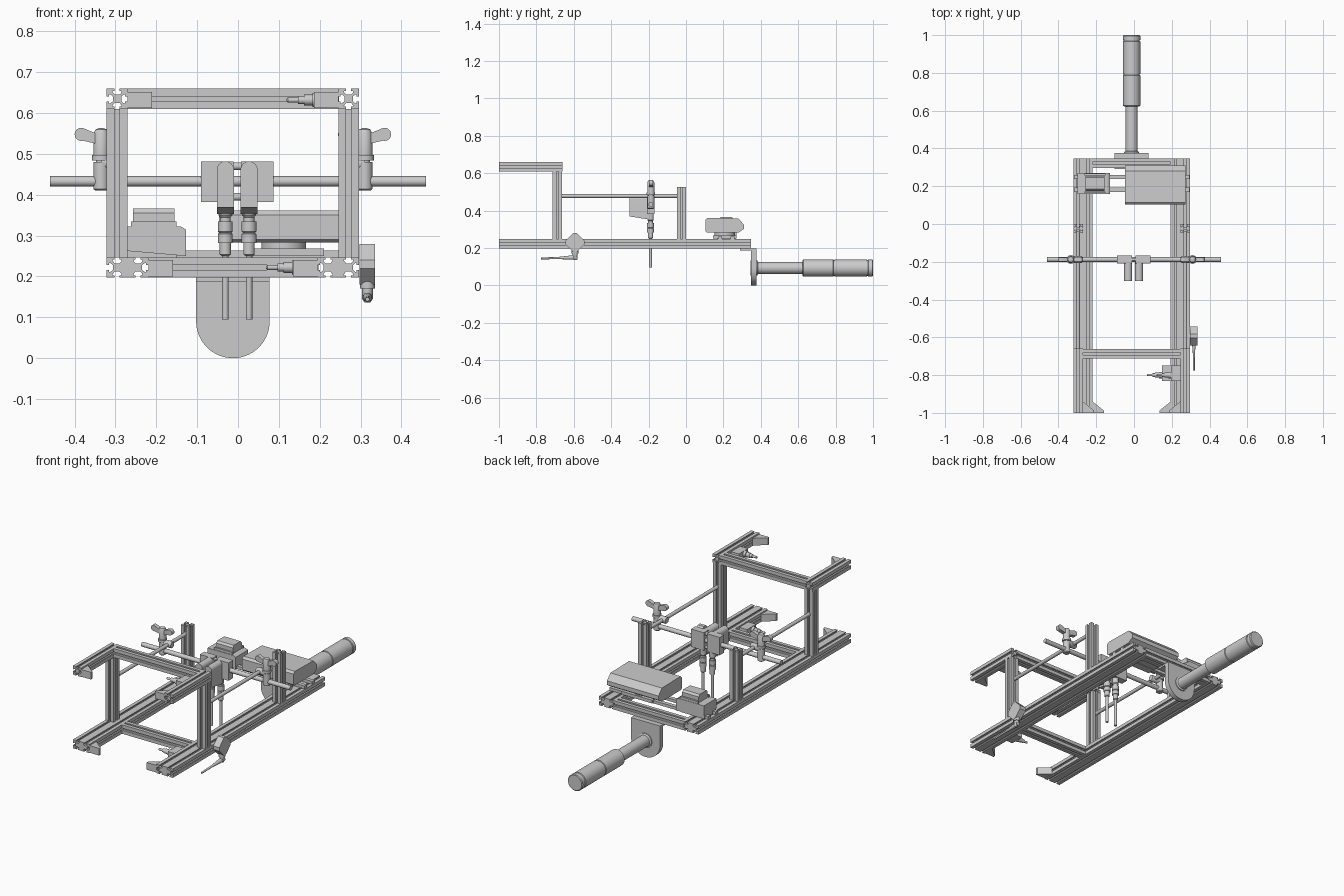
import bpy, bmesh, math
from mathutils import Vector

if "Cube" in bpy.data.objects:
    bpy.data.objects.remove(bpy.data.objects["Cube"])

CX = -0.0125          # frame centre line
ROUND = []            # objects to smooth


def finish(name, bm, smooth=False):
    bmesh.ops.recalc_face_normals(bm, faces=bm.faces)
    me = bpy.data.meshes.new(name)
    bm.to_mesh(me)
    bm.free()
    ob = bpy.data.objects.new(name, me)
    bpy.context.collection.objects.link(ob)
    if smooth:
        ROUND.append(ob)
    return ob


def prism(name, pts, axis, a, b, smooth=False):
    """Extrude a 2D outline along an axis from a to b."""
    put = {'x': lambda u, v, t: (t, u, v), 'y': lambda u, v, t: (u, t, v),
           'z': lambda u, v, t: (u, v, t)}[axis]
    bm = bmesh.new()
    lo = [bm.verts.new(put(u, v, a)) for u, v in pts]
    hi = [bm.verts.new(put(u, v, b)) for u, v in pts]
    bm.faces.new(lo)
    bm.faces.new(hi)
    for i in range(len(pts)):
        j = (i + 1) % len(pts)
        bm.faces.new((lo[i], lo[j], hi[j], hi[i]))
    return finish(name, bm, smooth)


def box(name, x0, x1, y0, y1, z0, z1):
    return prism(name, [(x0, y0), (x1, y0), (x1, y1), (x0, y1)], 'z', z0, z1)


def lathe(name, p0, d, prof, seg=32):
    """Turned part: prof is a list of (distance along d, radius)."""
    p0, d = Vector(p0), Vector(d).normalized()
    u = d.orthogonal().normalized()
    v = d.cross(u)
    bm = bmesh.new()
    ang = [2 * math.pi * i / seg for i in range(seg)]
    rings = [[bm.verts.new(p0 + d * t + (u * math.cos(a) + v * math.sin(a)) * r)
              for a in ang] for t, r in prof]
    bm.faces.new(rings[0])
    bm.faces.new(rings[-1])
    for A, B in zip(rings, rings[1:]):
        for i in range(seg):
            j = (i + 1) % seg
            bm.faces.new((A[i], A[j], B[j], B[i]))
    return finish(name, bm, True)


def rod(name, p0, p1, r, seg=24):
    d = Vector(p1) - Vector(p0)
    return lathe(name, p0, d, [(0, r), (d.length, r)], seg)


SLOT = [(-.006, 0), (-.006, .006), (-.011, .006), (-.011, .009), (-.006, .015)]
SLOT += [(-x, y) for x, y in reversed(SLOT)]


def rail(name, axis, u0, u1, v0, v1, a, b):
    """Slotted extrusion, one groove per 0.05 of each side."""
    c = [Vector(p) for p in ((u0, v0), (u1, v0), (u1, v1), (u0, v1))]
    pts = []
    for i in range(4):
        p, q = c[i], c[(i + 1) % 4]
        L = (q - p).length
        d = (q - p) / L
        n = Vector((-d.y, d.x))
        pts.append(p)
        k = max(1, round(L / .05))
        for j in range(k):
            m = p + d * L * (j + .5) / k
            pts += [m + d * s + n * t for s, t in SLOT]
    return prism(name, [tuple(p) for p in pts], axis, a, b)


# Frame, sensors' gussets and clamps, mirrored about the centre line
for s, side in ((-1, 'left'), (1, 'right')):
    def X(o):
        return CX + s * o

    def span(a, b):
        return sorted((X(a), X(b)))
    rail(side + '_base_rail', 'y', *span(.207, .309), .197, .247, -1, .348)
    rail(side + '_upper_rail', 'y', *span(.258, .309), .61, .66, -1, -.66)
    rail(side + '_front_post', 'z', *span(.258, .309), -.713, -.662, .247, .61)
    rail(side + '_rear_post', 'z', *span(.258, .309), -.047, 0, .247, .525)
    rod(side + '_long_rod', (X(.284), -.67, .478), (X(.284), -.04, .478), .01)
    # end gussets
    for tag, o, z in (('lower', .207, .2), ('upper', .258, .612)):
        prism(f'{side}_{tag}_gusset',
              [(X(o), -.94), (X(o), -1), (X(o + -.06), -1), (X(o - .06), -.988)],
              'z', z, z + .04)
    # clamp joining the cross rod and long rod
    cx, cy = X(.3225), -.188
    lathe(side + '_clamp_body', (cx, cy, .41), (0, 0, 1),
          [(0, .014), (.004, .019), (.07, .019), (.07, .013), (.074, .013), (.074, .023),
           (.088, .023), (.088, .019), (.14, .019), (.15, .014), (.153, .006)])
    lathe(side + '_clamp_sleeve', (X(.262), cy, .478), (s, 0, 0),
          [(0, .016), (.003, .018), (.06, .018)])
    wing = []
    for w in (1, -1):
        arc = [(cx + w * (.049 + .016 * math.cos(math.radians(t))),
                .548 + .016 * math.sin(math.radians(t))) for t in range(-105, 106, 15)]
        lobe = [(cx + w * .012, .525)] + arc + [(cx + w * .012, .55)]
        prism(side + '_wing_knob', lobe, 'y', cy - .011, cy + .011, True)

# Cross members
for name, y, z in (('front_lower_crossbar', -.713, .197), ('front_upper_crossbar', -.713, .61),
                   ('rear_crossbar', .297, .197)):
    o = .258 if z > .5 else .207
    rail(name, 'x', y, y + .051, z, z + .05, CX - o, CX + o)
for y in (.17, .238):
    box('rear_strap', -.318, .293, y, y + .022, .247, .263)

# Sensors near the front openings
for name, x1, z in (('upper_sensor', .247, .632), ('lower_sensor', .197, .222)):
    box(name + '_body', x1 - .05, x1, -.83, -.75, z - .018, z + .018)
    lathe(name + '_tip', (x1 - .04, -.80, z), (-1, 0, 0),
          [(0, .017), (.025, .017), (.025, .013), (.045, .013), (.045, .010), (.06, .010),
           (.06, .006), (.085, .006), (.088, .003)], 24)

# Cross rod with twin tool heads
rod('cross_rod', (-.46, -.188, .433), (.46, -.188, .433), .0125, 32)
for s, side in ((-1, 'left'), (1, 'right')):
    xc = -.002 + s * .029
    x0, x1 = sorted((-.002 + s * .009, -.002 + s * .089))
    box(side + '_tool_block', x0, x1, -.208, -.168, .382, .482)
    # round-topped housing in front of the block
    w = .021
    arch = [(xc - w, .357), (xc + w, .357)]
    arch += [(xc + w * math.cos(math.radians(t)), .461 + w * math.sin(math.radians(t)))
             for t in range(0, 181, 12)]
    ob = prism(side + '_tool_housing', arch, 'y', -.302, -.2, True)
    for v in ob.data.vertices:
        if v.co.z < .36:
            v.co.z += .012 if v.co.y < -.25 else -.004
    lathe(side + '_tool_barrel', (xc, -.19, .39), (0, 0, -1),
          [(0, .017), (.04, .017), (.045, .013), (.055, .013), (.055, .018), (.08, .018),
           (.083, .015), (.086, .018), (.108, .018), (.108, .014), (.136, .014),
           (.14, .008), (.295, .008)])
for z in (.395, .47):
    rod('tool_block_pin', (-.03, -.188, z), (.03, -.188, z), .009)

# Display housing on its stand
prism('display_housing',
      [(.103, .29), (.112, .283), (.28, .283), (.31, .302), (.31, .325), (.28, .358),
       (.115, .361), (.103, .35)], 'x', -.047, .272)
rod('display_swivel', (.112, .207, .262), (.112, .207, .285), .055, 40)
box('display_base', .02, .21, .145, .27, .25, .268)

# Connector box
box('connector_base', -.3, -.15, .165, .265, .247, .268)
prism('connector_body', [(-.3, .265), (-.127, .25), (-.127, .315), (-.14, .322), (-.3, .322)],
      'y', .16, .27)
prism('connector_cap', [(.175, .32), (.255, .32), (.255, .355), (.245, .366), (.185, .366),
                        (.175, .355)], 'x', -.257, -.155)
for y in (.163, .258):
    box('connector_rib', -.262, -.15, y, y + .01, .32, .335)

# Handle plate, flange, shaft and grip
plate = [(CX + .09, .195), (CX - .09, .195)]
plate += [(CX + .09 * math.cos(math.radians(t)), .09 + .09 * math.sin(math.radians(t)))
          for t in range(180, 361, 6)]
prism('handle_plate', plate, 'y', .348, .376, True)
box('handle_flange', CX - .09, CX + .09, .29, .376, .187, .197)
lathe('handle_hub', (CX, .346, .093), (0, 1, 0), [(0, .04), (.035, .04), (.04, .032), (.29, .032)], 40)
g = .046
prof = [(0, .04), (.005, g)]
for t in (.165, .345):
    prof += [(t, g), (t + .002, g - .004), (t + .006, g - .004), (t + .008, g)]
prof += [(.374, g), (.378, g - .004)]
lathe('handle_grip', (CX, .622, .093), (0, 1, 0), prof, 40)

# Side lever switch: diamond body, pivot and feeler
yc, zc, h = -.593, .23, .05
prism('lever_switch_body',
      [(yc - .01, zc + h), (yc + .01, zc + h), (yc + h, zc + .01), (yc + h, zc - .01),
       (yc + .01, zc - h), (yc - .01, zc - h), (yc - h, zc - .01), (yc - h, zc + .01)],
      'x', .297, .335)
lathe('lever_pivot', (.317, yc, .2), (0, 0, -1),
      [(0, .018), (.03, .018), (.03, .013), (.055, .013), (.064, .007)])
lathe('lever_feeler', (.317, -.58, .15), (0, -1, -.03),
      [(0, .011), (.04, .011), (.1, .006), (.195, .005)], 16)

# Smooth only the rounded parts
bpy.ops.object.select_all(action='DESELECT')
for ob in ROUND:
    ob.select_set(True)
bpy.context.view_layer.objects.active = ROUND[0]
bpy.ops.object.shade_smooth_by_angle(angle=math.radians(35))
